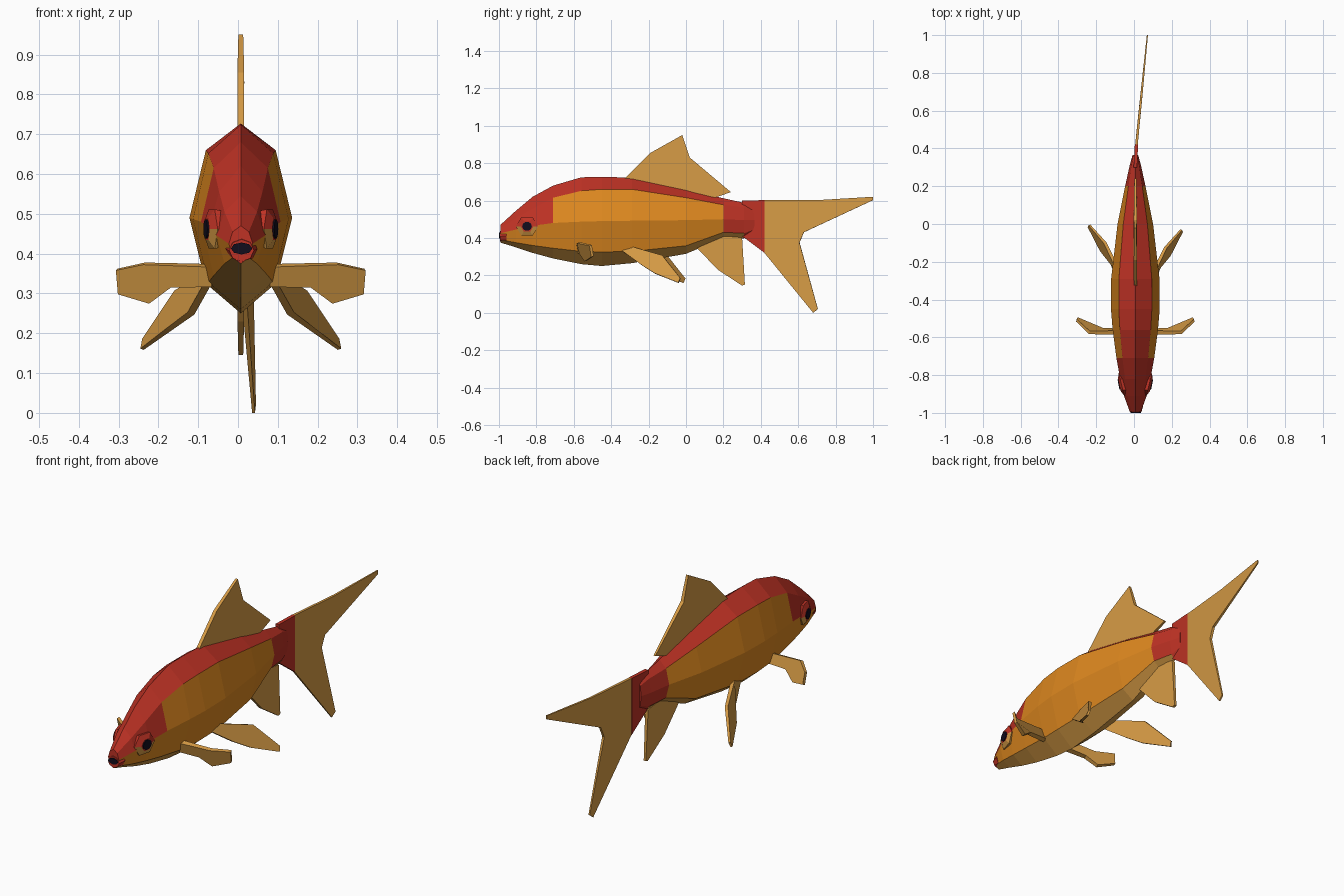
import bpy, bmesh, math
from mathutils import Vector

if "Cube" in bpy.data.objects:
    bpy.data.objects.remove(bpy.data.objects["Cube"])

CX = 0.007  # the fish's own centre line


def material(name, rgb):
    m = bpy.data.materials.new(name)
    m.diffuse_color = (*rgb, 1)
    m.use_nodes = True
    m.node_tree.nodes["Principled BSDF"].inputs["Base Color"].default_value = m.diffuse_color
    return m


RED = material("scarlet", (0.52, 0.032, 0.018))
ORANGE = material("orange", (0.74, 0.25, 0.014))
TAN = material("fin tan", (0.68, 0.33, 0.06))
BLACK = material("eye black", (0.006, 0.004, 0.012))


def finish(name, bm, mats):
    bmesh.ops.recalc_face_normals(bm, faces=bm.faces)
    me = bpy.data.meshes.new(name)
    bm.to_mesh(me)
    bm.free()
    for m in mats:
        me.materials.append(m)
    ob = bpy.data.objects.new(name, me)
    bpy.context.collection.objects.link(ob)
    return ob


def loft(name, rings, mats, rule):
    """Skin rings of points; rule(ring, side) picks the material, caps use side -1."""
    bm = bmesh.new()
    vs = [[bm.verts.new(p) for p in r] for r in rings]
    n = len(vs[0])
    for i in range(len(vs) - 1):
        for j in range(n):
            k = (j + 1) % n
            f = bm.faces.new((vs[i][j], vs[i][k], vs[i + 1][k], vs[i + 1][j]))
            f.material_index = rule(i, j)
    for i in (0, len(vs) - 1):
        bm.faces.new(vs[i]).material_index = rule(i, -1)
    return finish(name, bm, mats)


def plate(name, pts, mat, t_root, t_tip):
    """Thin fin from an outline, thickness tapering away from its root (first/last point)."""
    pts = [Vector(p) for p in pts]
    normal = Vector()
    for a, b in zip(pts, pts[1:] + pts[:1]):
        normal += a.cross(b)
    normal.normalize()
    root = (pts[0] + pts[-1]) / 2
    far = max((p - root).length for p in pts)
    offs = [normal * (t_root + (t_tip - t_root) * (p - root).length / far) / 2 for p in pts]
    rings = [[p + s * o for p, o in zip(pts, offs)] for s in (-1, 1)]
    return loft(name, rings, [mat], lambda i, j: 0)


# Body: y, z of top, shoulder, middle, low edge, bottom, then half width
SECTIONS = [
    (-0.992, 0.470, 0.455, 0.425, 0.390, 0.375, 0.030),
    (-0.91, 0.545, 0.505, 0.445, 0.375, 0.350, 0.060),
    (-0.82, 0.620, 0.555, 0.465, 0.360, 0.320, 0.080),
    (-0.71, 0.680, 0.615, 0.480, 0.345, 0.290, 0.100),
    (-0.56, 0.724, 0.652, 0.487, 0.328, 0.260, 0.120),
    (-0.45, 0.727, 0.660, 0.490, 0.325, 0.250, 0.129),
    (-0.29, 0.722, 0.660, 0.492, 0.328, 0.265, 0.128),
    (0.00, 0.660, 0.615, 0.495, 0.358, 0.315, 0.094),
    (0.20, 0.612, 0.577, 0.500, 0.430, 0.400, 0.054),
    (0.31, 0.588, 0.563, 0.495, 0.425, 0.398, 0.030),
    (0.365, 0.560, 0.545, 0.495, 0.445, 0.430, 0.015),
]


def ring(s):
    y, top, sh, mid, low, bot, w = s
    half = [(0.68 * w, sh), (w, mid), (0.68 * w, low)]
    right = [(CX + x, y, z) for x, z in half]
    left = [(CX - x, y, z) for x, z in reversed(half)]
    return [(CX, y, top)] + right + [(CX, y, bot)] + left


def body_rule(i, j):
    if j < 0 or j in (0, 7) or i == 9:      # back stripe, mouth cap, tail end
        return 0
    if j in (3, 4):                         # belly
        return 2
    if i == 8 or (i < 3 and j in (1, 6)):   # tail band and cheeks
        return 0
    return 1


loft("body", [ring(s) for s in SECTIONS], [RED, ORANGE, TAN], body_rule)


# Upright fins lie along a centre line that swings slightly at the tail
def swing(y):
    return CX + 0.1 * max(0, y - 0.36)


def upright(name, outline, mat, t_root, t_tip):
    plate(name, [(swing(y), y, z) for y, z in outline], mat, t_root, t_tip)


upright("dorsal_fin", [(0.12, 0.59), (0.14, 0.61), (0.24, 0.645), (0.02, 0.83), (-0.02, 0.95),
                       (-0.19, 0.855), (-0.33, 0.715)], TAN, 0.03, 0.01)
upright("anal_fin", [(0.06, 0.345), (0.17, 0.23), (0.30, 0.145), (0.315, 0.15),
                     (0.30, 0.40), (0.18, 0.42)], TAN, 0.022, 0.012)
upright("tail_base", [(0.30, 0.60), (0.42, 0.602), (0.42, 0.32), (0.30, 0.41)], RED, 0.02, 0.016)
upright("tail_fin", [(0.42, 0.602), (0.70, 0.602), (1.0, 0.62), (1.0, 0.602), (0.63, 0.43),
                     (0.607, 0.375), (0.705, 0.02), (0.68, 0.0), (0.42, 0.32)], TAN, 0.016, 0.006)

# Paired fins, given for the right side
PECTORAL = [(0.07, -0.575, 0.37), (0.243, -0.575, 0.375), (0.312, -0.51, 0.36),
            (0.307, -0.50, 0.30), (0.228, -0.535, 0.277), (0.173, -0.56, 0.318),
            (0.07, -0.565, 0.32)]
PELVIC = [(0.08, -0.34, 0.33), (0.08, -0.29, 0.352), (0.16, -0.125, 0.305), (0.243, -0.03, 0.185),
          (0.248, -0.04, 0.16), (0.18, -0.166, 0.21), (0.125, -0.23, 0.25)]

for side, s in (("right", 1), ("left", -1)):
    shift = 0.0 if s > 0 else 0.025
    plate(side + "_pectoral_fin", [(CX + s * x, y, z) for x, y, z in PECTORAL], TAN, 0.026, 0.014)
    plate(side + "_pelvic_fin", [(CX + s * x, y + shift, z) for x, y, z in PELVIC], TAN, 0.022, 0.010)

    # Eye: raised hexagon, red above and tan below, with a dark pupil
    def disc(r, x, slant, n=6):
        pts = []
        for k in range(n):
            a = math.tau * k / n
            dy = r * math.cos(a)
            pts.append((CX + s * (x + slant * dy), -0.85 + dy, 0.462 + 0.95 * r * math.sin(a)))
        return pts

    loft(side + "_eye", [disc(0.055, 0.05, 0.25), disc(0.06, 0.073, 0.25), disc(0.034, 0.085, 0.2)],
         [RED, TAN], lambda i, j: 1 if j in (3, 4, 5) else 0)
    loft(side + "_pupil", [disc(0.026, 0.081, 0.2, 10), disc(0.026, 0.089, 0.2, 10)],
         [BLACK], lambda i, j: 0)


# Lips and dark mouth opening at the snout
def oval(y, rx, rz, zc, n=8):
    return [(CX + 0.002 + rx * math.cos(math.tau * k / n), y, zc + rz * math.sin(math.tau * k / n))
            for k in range(n)]


loft("lips", [oval(-0.96, 0.04, 0.034, 0.412), oval(-0.995, 0.031, 0.028, 0.408)],
     [RED], lambda i, j: 0)
loft("mouth", [oval(-0.992, 0.027, 0.015, 0.413), oval(-1.0, 0.027, 0.015, 0.413)],
     [BLACK], lambda i, j: 0)
